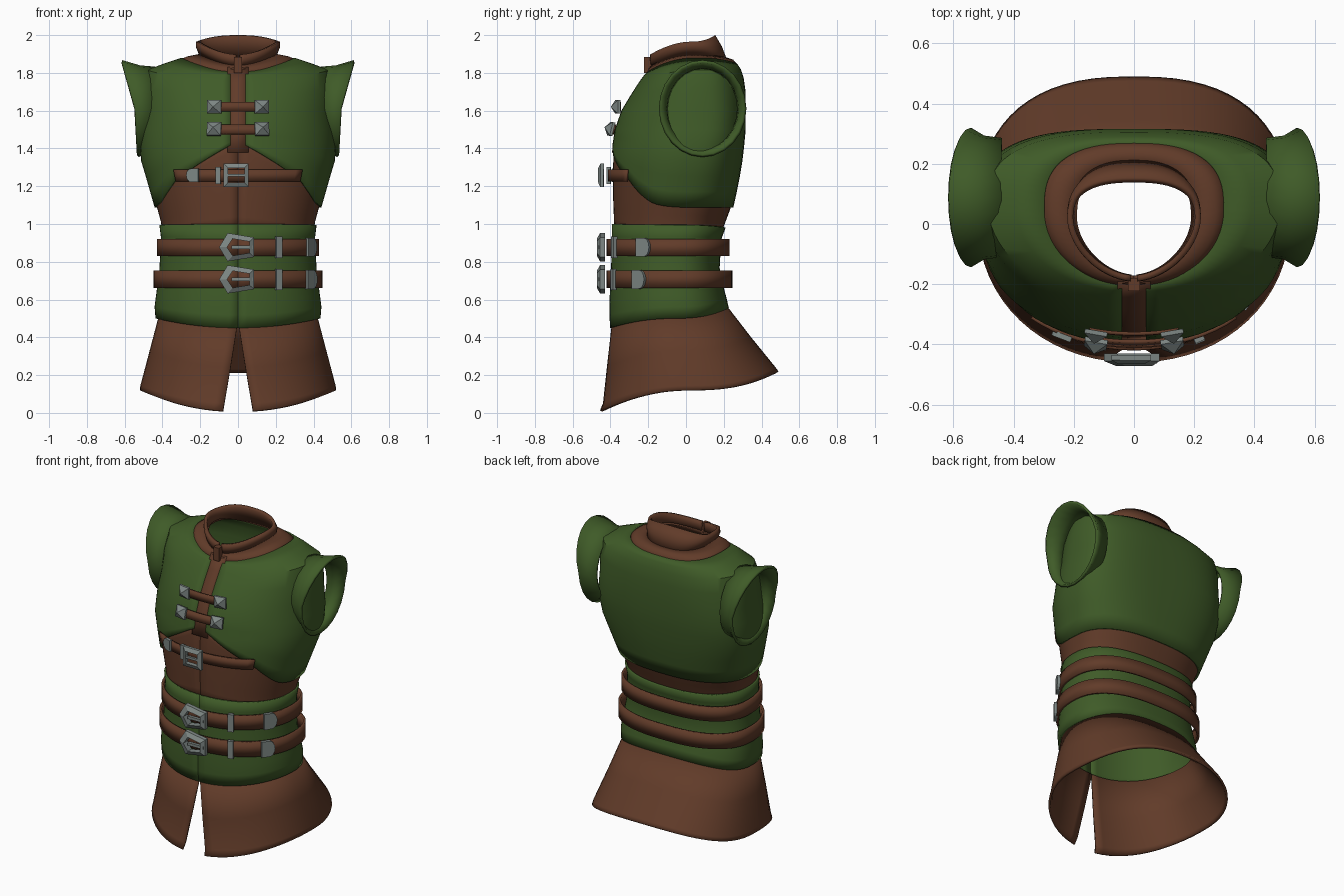
import bpy, bmesh, math
from mathutils import Vector, Matrix

if "Cube" in bpy.data.objects:
    bpy.data.objects.remove(bpy.data.objects["Cube"])

def material(name, rgb):
    m = bpy.data.materials.new(name)
    m.diffuse_color = (*rgb, 1)
    m.use_nodes = True
    m.node_tree.nodes["Principled BSDF"].inputs["Base Color"].default_value = m.diffuse_color
    return m

LEATHER = material("brown_leather", (0.12, 0.044, 0.022))
CLOTH = material("green_cloth", (0.05, 0.105, 0.021))
METAL = material("grey_metal", (0.21, 0.245, 0.235))

def make(name, verts, faces, mat, thick=0.0, offset=-1, smooth=True):
    me = bpy.data.meshes.new(name)
    me.from_pydata([tuple(v) for v in verts], [], faces)
    me.materials.append(mat)
    ob = bpy.data.objects.new(name, me)
    bpy.context.collection.objects.link(ob)
    if thick:
        s = ob.modifiers.new("thickness", 'SOLIDIFY')
        s.thickness, s.offset = thick, offset
    if smooth:
        bpy.ops.object.select_all(action='DESELECT')
        bpy.context.view_layer.objects.active = ob
        ob.select_set(True)
        bpy.ops.object.shade_smooth_by_angle(angle=math.radians(40))
    return ob

def loft(name, rings, mat, thick, closed=False, offset=-1):
    """Skin a list of rings ordered from bottom to top."""
    n = len(rings[0])
    faces = [(i*n + j, i*n + (j+1) % n, (i+1)*n + (j+1) % n, (i+1)*n + j)
             for i in range(len(rings)-1) for j in range(n if closed else n-1)]
    return make(name, [p for r in rings for p in r], faces, mat, thick, offset)

def lerp_table(table, t):
    if t <= table[0][0]:
        return table[0][1:]
    for p, q in zip(table, table[1:]):
        if t <= q[0]:
            f = (t - p[0]) / (q[0] - p[0])
            return [u + (v-u)*f for u, v in zip(p[1:], q[1:])]
    return table[-1][1:]

def outline(th, a, yf, yb, cy, pf=2.1, pb=2.5):
    """Body cross-section; angle 0 is the front, pi/2 is +x."""
    s, c = math.sin(th), math.cos(th)
    e = 2 / (pf if c > 0 else pb)
    x = a * math.copysign(abs(s)**e, s)
    y = cy + (yf-cy if c > 0 else yb-cy) * abs(c)**e
    return x, y

def height(th, zf, zs, zb):
    c = math.cos(th)
    return zs + ((zf if c > 0 else zb) - zs) * c*c

def angles(n, x0=0, a=1, pf=2.1):
    """Angles once round, leaving a front slit of half width x0."""
    t0 = math.asin((x0/a)**(pf/2)) if x0 > 0 else 0
    return [t0 + (2*math.pi - 2*t0)*i/(n-1) for i in range(n)]

def ring(a, yf, yb, cy, zf, zs, zb, x0=0, n=65, pf=2.1, pb=2.5):
    return [(*outline(t, a, yf, yb, cy, pf, pb), height(t, zf, zs, zb))
            for t in angles(n, x0, a, pf)]

# height, half width, front y, back y, centre y, back squareness
BODY = [(0.45, .42, -.39, .215, -.05, 2.4), (0.56, .43, -.395, .215, -.05, 2.4),
        (0.75, .405, -.385, .165, -.06, 2.4), (0.92, .395, -.38, .175, -.06, 2.4),
        (1.0, .405, -.38, .205, -.06, 2.4), (1.1, .432, -.385, .242, -.04, 2.5),
        (1.25, .475, -.387, .272, -.01, 2.7), (1.36, .508, -.386, .29, .02, 2.8),
        (1.5, .503, -.365, .303, .05, 3), (1.6, .49, -.33, .303, .06, 3)]

def body(th, z, off=0.0):
    a, yf, yb, cy, pb = lerp_table(BODY, z)
    return (*outline(th, a+off, yf-off, yb+off, cy, 2.1, pb), z)

# Waist cloth
rows = []
for i in range(9):
    r = []
    for t in angles(65):
        z0 = height(t, .45, .5, .555)
        r.append(body(t, z0 + (height(t, 1.0, .995, .98) - z0)*i/8, .012))
    rows.append(r)
loft("waist_cloth", rows, CLOTH, .012)

# Vest hem rises to a point at the front
HEM = [(0, 1.43), (.08, 1.415), (.32, 1.34), (.67, 1.235), (.93, 1.11), (1, 1.09)]
def hem(th):
    return lerp_table(HEM, abs(math.sin(th)))[0] if math.cos(th) > 0 else 1.088

# Brown midriff under the vest
loft("midriff", [[body(t, .95 + (hem(t) + .05 - .95)*i/6, 0) for t in angles(65)]
                 for i in range(7)], LEATHER, .01)

# Vest with front slit
SLIT = .04
rows = [[body(t, hem(t) + (1.5 - hem(t))*i/5, .013) for t in angles(73, SLIT, .51)]
        for i in range(6)]
rows.append([body(t, 1.6, .013) for t in angles(73, SLIT, .505)])
for a, yf, yb, cy, zf, zs, zb in [(.505, -.295, .316, .07, 1.68, 1.72, 1.70),
                                  (.485, -.25, .305, .07, 1.75, 1.815, 1.775),
                                  (.39, -.225, .29, .06, 1.785, 1.85, 1.82),
                                  (.30, -.2, .27, .05, 1.81, 1.88, 1.85)]:
    rows.append(ring(a, yf, yb, cy, zf, zs, zb, SLIT, 73, 2.1, 2.7))
loft("vest", rows, CLOTH, .014)

# Flared arm openings
for side, label in ((1, "left"), (-1, "right")):
    rows = []
    for ry, rz, xm, up, down in ((.19, .215, .44, 0, 0), (.198, .222, .50, .02, 0),
                                 (.225, .25, .545, .07, .015)):
        r = []
        for i in range(24):
            t = 2*math.pi*i/24
            s = math.sin(t)
            r.append((side*(xm + (up if s > 0 else down)*s),
                      .088 + ry*math.cos(t), 1.61 + rz*s))
        rows.append(r)
    loft(label + "_arm_flare", rows, CLOTH, .016, True, 0)

# Placket strip behind the slit
PLACKET = [(1.38, -.392), (1.5, -.370), (1.6, -.335), (1.68, -.288), (1.75, -.243), (1.83, -.192)]
loft("placket", [[(x, y, z) for x in (-.055, 0, .055)] for z, y in PLACKET], LEATHER, .008)

# Yoke and standing collar
loft("yoke", [ring(.315, -.21, .28, .05, 1.79, 1.866, 1.835),
              ring(.27, -.2, .25, .04, 1.82, 1.887, 1.87),
              ring(.205, -.18, .205, .02, 1.845, 1.9, 1.885, pf=1.8)], LEATHER, .012)
loft("collar", [ring(.208, -.188, .215, .02, 1.84, 1.9, 1.875, .012, pf=1.8),
                ring(.222, -.192, .19, .02, 1.87, 1.935, 1.94, .012, pf=1.8),
                ring(.222, -.19, .155, .02, 1.897, 1.965, 2.0, .012, pf=1.8)], LEATHER, .02)

# Skirt with front slit
loft("skirt", [ring(.52, -.46, .49, .02, .01, .12, .22, .08),
               ring(.517, -.443, .475, .02, .05, .145, .24, .073),
               ring(.468, -.42, .345, -.02, .24, .33, .4, .04),
               ring(.415, -.392, .21, -.05, .48, .53, .575, .002)], LEATHER, .014)

# Full belts, chest strap and slit straps
def band(name, curve, lo, hi, span=None, thick=.015):
    th = [-span + 2*span*i/16 for i in range(17)] if span else angles(65)
    loft(name, [[curve(t, z) for t in th] for z in (lo, hi)], LEATHER, thick, offset=1)

def belt_curve(a, yf, yb):
    return lambda t, z: (*outline(t, a, yf, yb, -.05), z)

upper = belt_curve(.415, -.405, .215)
lower = belt_curve(.432, -.405, .23)
chest = lambda t, z: body(t, z, .013)
strap = lambda t, z: body(t, z, .028)
band("upper_belt", upper, .83, .92)
band("lower_belt", lower, .66, .755)
band("chest_strap", chest, 1.225, 1.288, .72, .012)
band("upper_slit_strap", strap, 1.595, 1.645, .27, .012)
band("lower_slit_strap", strap, 1.475, 1.525, .27, .012)

def frame_on(curve, x, z, off):
    """Matrix on a band: local x along it, local -y outward, local z up."""
    th = min((i*.005 for i in range(-300, 301)), key=lambda t: abs(curve(t, z)[0] - x))
    p = Vector(curve(th, z))
    tan = (Vector(curve(th+.02, z)) - Vector(curve(th-.02, z))).normalized()
    up = Vector(curve(th, z+.02)) - Vector(curve(th, z-.02))
    out = tan.cross(up).normalized()
    m = Matrix((tan, -out, out.cross(tan))).transposed().to_4x4()
    m.translation = p + out*off
    return m

def plate(name, pts, thick, m, hole=None):
    """Flat metal piece from an outline, optionally with a matching inner hole."""
    n = len(pts)
    if hole:
        verts = [(x, -thick, z) for x, z in hole] + [(x, -thick*.6, z) for x, z in pts]
        verts += [(x, 0, z) for x, z in pts] + [(x, 0, z) for x, z in hole]
        faces = [(r*n + j, r*n + (j+1) % n, (r+1) % 4*n + (j+1) % n, (r+1) % 4*n + j)
                 for r in range(4) for j in range(n)]
    else:
        verts = [(x, y, z) for y in (-thick, 0) for x, z in pts]
        faces = [tuple(range(n)), tuple(range(2*n-1, n-1, -1))]
        faces += [(j, j+n, (j+1) % n + n, (j+1) % n) for j in range(n)]
    ob = make(name, [m @ Vector(v) for v in verts], faces, METAL, smooth=False)
    bm = bmesh.new()
    bm.from_mesh(ob.data)
    bmesh.ops.recalc_face_normals(bm, faces=bm.faces)
    bm.to_mesh(ob.data)
    bm.free()

def box(w, h):
    return [(-w, -h), (w, -h), (w, h), (-w, h)]

def tip(length, h, sign):
    """Rounded belt end pointing along sign * x."""
    arc = [(sign*length*(.35 + .65*math.cos(t)), h*math.sin(t))
           for t in [math.pi*(i/8 - .5) for i in range(9)]]
    return [(-sign*length*.5, -h)] + arc + [(-sign*length*.5, h)]

# Waist belt metalwork
BIG = [(-.1, .0), (-.055, -.075), (.085, -.052), (.085, .052), (-.055, .075)]
BIG_HOLE = [(-.058, .0), (-.028, -.045), (.06, -.03), (.06, .03), (-.028, .045)]
for label, curve, z in (("upper", upper, .877), ("lower", lower, .707)):
    plate(label + "_buckle", BIG, .042, frame_on(curve, 0, z, .025), BIG_HOLE)
    plate(label + "_buckle_prong", box(.055, .009), .02, frame_on(curve, .02, z, .04))
    plate(label + "_keeper", box(.017, .056), .022, frame_on(curve, .208, z, .008))
    plate(label + "_belt_tip", tip(.055, .05, 1), .02, frame_on(curve, .365, z, .008))

# Chest strap metalwork
plate("chest_buckle", box(.066, .062), .03, frame_on(chest, -.01, 1.258, .035), box(.043, .038))
plate("chest_buckle_prong", box(.05, .007), .015, frame_on(chest, -.01, 1.258, .045))
plate("chest_keeper", box(.013, .045), .02, frame_on(chest, -.103, 1.258, .006))
plate("chest_strap_tip", tip(.045, .036, -1), .018, frame_on(chest, -.225, 1.258, .006))

# Pyramid studs on the slit straps
for z in (1.62, 1.5):
    for x in (-.125, .125):
        m = frame_on(strap, x, z, .006)
        base = [(u, y, v) for y in (0, -.014) for u, v in box(.038, .036)]
        quads = [(j, (j+1) % 4, (j+1) % 4 + 4, j+4) for j in range(4)]
        tris = [(j+4, (j+1) % 4 + 4, 8) for j in range(4)]
        make("stud", [m @ Vector(v) for v in base + [(0, -.045, 0)]],
             quads + tris + [(3, 2, 1, 0)], METAL, smooth=False)

# Collar clasp
clasp = [(x, y, z) for z in (1.8, 1.885) for x, y in ((-.02, -.222), (.02, -.222), (.02, -.18), (-.02, -.18))]
make("collar_clasp", clasp, [(3, 2, 1, 0), (4, 5, 6, 7)] + [(j, (j+1) % 4, (j+1) % 4 + 4, j+4) for j in range(4)],
     LEATHER, smooth=False)
